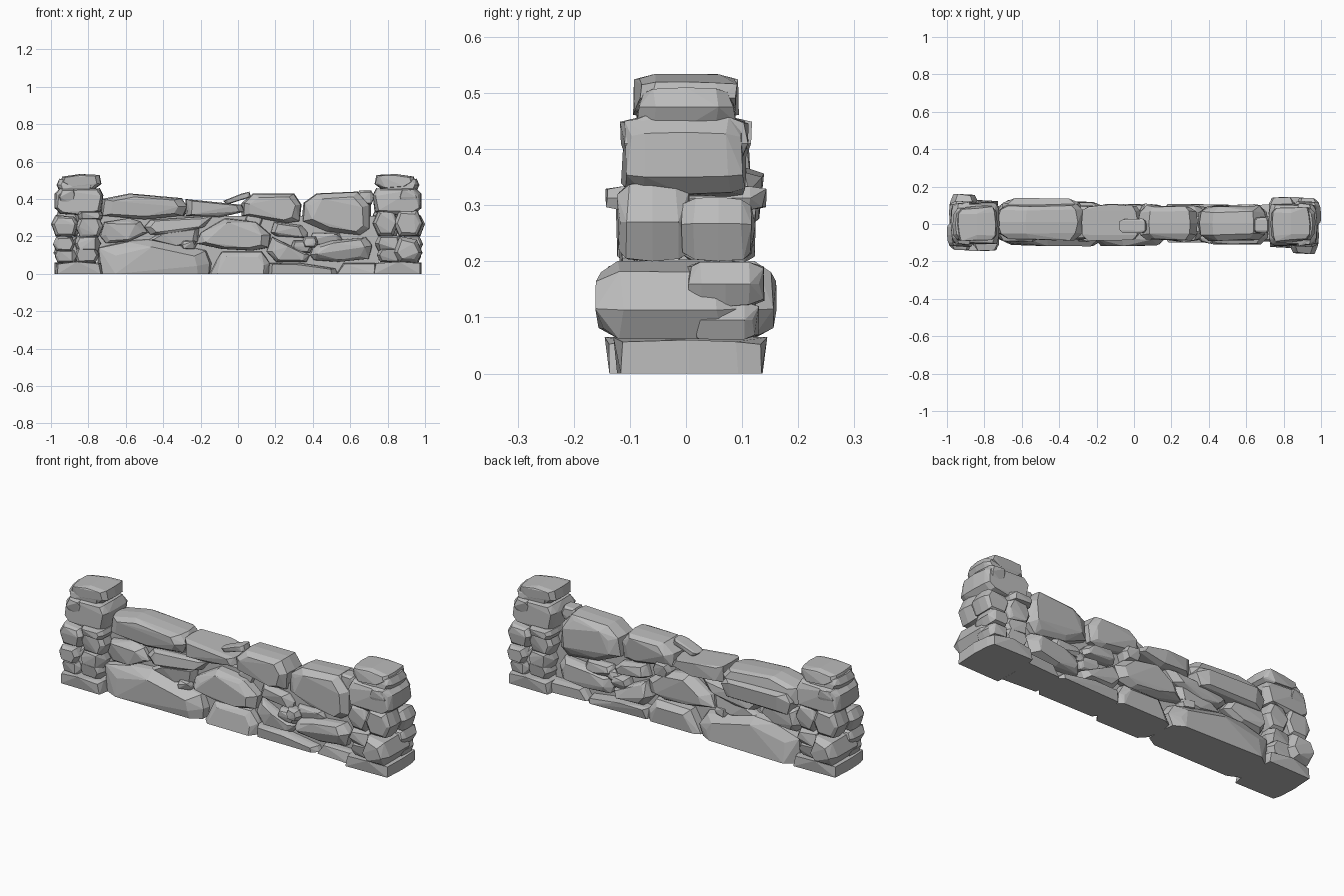
import bpy
import bmesh
import math
import random

default_cube = bpy.data.objects.get("Cube")
if default_cube:
    bpy.data.objects.remove(default_cube, do_unlink=True)

random.seed(7)

# One plain stone colour
grey = bpy.data.materials.new("stone_grey")
grey.use_nodes = True
tone = (0.5, 0.5, 0.5, 1)
grey.diffuse_color = tone
grey.node_tree.nodes["Principled BSDF"].inputs["Base Color"].default_value = tone

CM = 0.01


def finish(name, bm):
    """Turn a bmesh into a flat shaded grey object."""
    mesh = bpy.data.meshes.new(name)
    bm.to_mesh(mesh)
    bm.free()
    mesh.materials.append(grey)
    obj = bpy.data.objects.new(name, mesh)
    bpy.context.scene.collection.objects.link(obj)
    return obj


def stone(name, outline, front, back, face=0.76):
    """Chiselled boulder: front outline (x, z) swept from front to back
    with chamfered, slightly irregular ends. Units are hundredths."""
    grounded = min(z for x, z in outline) == 0
    cx = sum(x for x, z in outline) / len(outline)
    cz = 0 if grounded else sum(z for x, z in outline) / len(outline)
    depth = back - front
    bm = bmesh.new()
    # Depth fraction, outline scale and roughness of every ring
    rings = ((0, face, 0.1), (0.16, 0.97, 0.06), (0.5, 1, 0),
             (0.84, 0.97, 0.06), (1, face, 0.1))
    for t, scale, rough in rings:
        inward = 1 if t < 0.5 else -1
        for x, z in outline:
            y = front + depth * (t + inward * rough * random.random())
            s = scale * (1 + rough * random.uniform(-0.9, 0.3))
            bm.verts.new(((cx + (x - cx) * s) * CM, y * CM,
                          (cz + (z - cz) * s) * CM))
    bmesh.ops.convex_hull(bm, input=bm.verts[:])
    loose = [v for v in bm.verts if not v.link_faces]
    bmesh.ops.delete(bm, geom=loose, context='VERTS')
    bmesh.ops.dissolve_limit(bm, angle_limit=math.radians(6),
                             verts=bm.verts[:], edges=bm.edges[:])
    bmesh.ops.recalc_face_normals(bm, faces=bm.faces[:])
    return finish(name, bm)


def block(name, x0, x1, z0, z1, front, back, lean=0, face=0.76):
    """Stone with a six sided outline fitted to a box."""
    mid = (z0 + z1) / 2 + lean
    cut = min(x1 - x0, z1 - z0) * 0.22
    base = 0 if z0 == 0 else cut
    outline = [(x0 + base, z0), (x1 - base, z0), (x1, mid),
               (x1 - cut, z1 - max(lean, 0)), (x0 + cut, z1 + min(lean, 0)), (x0, mid)]
    return stone(name, outline, front, back, face)


# Hidden rubble that closes the joints
core = bmesh.new()
bmesh.ops.create_cube(core, size=1)
bmesh.ops.scale(core, vec=(1.5, 0.08, 0.3), verts=core.verts[:])
bmesh.ops.translate(core, vec=(0, 0, 0.16), verts=core.verts[:])
finish("rubble_core", core)

# Bottom course of the wall
stone("bottom_long_stone", [(-75, 0), (-75, 14), (-60, 18), (-47, 19.5),
                            (-16, 13), (-13, 6), (-15, 0)], -12, 13)
stone("bottom_middle_stone", [(-16, 0), (-9, 12), (13, 12.5), (17, 6), (17, 0)], -11, 12)
stone("bottom_low_stone", [(15, 0), (16, 6), (32, 6), (53, 3), (54, 0)], -10, 11, 0.88)
stone("bottom_end_stone", [(52, 0), (56, 6), (74, 6), (75, 0)], -10, 11, 0.88)

# Middle course
stone("middle_left_stone", [(-74, 20), (-72, 28), (-58, 30), (-52, 28),
                            (-48, 22), (-58, 17), (-71, 16)], -10, 11)
stone("middle_upper_wedge", [(-51, 25), (-47, 29), (-31, 29), (-13, 31),
                             (-17, 25), (-35, 20), (-47, 21)], -9, 10)
stone("middle_lower_wedge", [(-49, 18), (-42, 22), (-20, 25), (-21, 17), (-33, 14)], -8, 9)
stone("middle_great_stone", [(-23, 16), (-20, 22), (-7, 30), (10, 28),
                             (18, 21), (17, 14), (8, 12), (-9, 13)], -12, 11)
stone("middle_slanted_stone", [(15, 12), (18, 20), (27, 16), (39, 10),
                               (37, 6), (20, 6)], -10, 11)
stone("middle_right_stone", [(38, 10), (40, 15), (50, 18), (69, 20),
                             (72, 15), (70, 8), (54, 6), (40, 7)], -11, 11)
stone("middle_flat_stone", [(17, 22), (19, 28), (34, 26), (38, 22), (37, 19), (20, 20)], -9, 10)

# Small wedging stones
block("left_wedge_stone", -31, -22, 13, 18, -10, 10)
block("right_wedge_stone", 34, 43, 14, 20, -11, 9)
block("low_wedge_stone", 28, 40, 11, 18, -9, 10)
block("end_wedge_stone", 38, 56, 15, 22, -8, 9)
block("back_wedge_stone", 3, 14, 25, 33, -6, 11)

# Top course
stone("top_left_slab", [(-73, 31), (-73, 40), (-58, 43), (-30, 40.5),
                        (-27, 36), (-29, 31), (-50, 29)], -9, 11, 0.8)
block("top_left_back_stone", -71, -28, 26, 37, -3, 14, 1)
stone("top_middle_slab", [(-28, 31), (-28, 40), (-12, 39), (2, 37),
                          (4, 33), (-10, 30)], -9, 11, 0.8)
stone("top_middle_stone", [(2, 31), (2, 38), (8, 43), (30, 43), (34, 37),
                           (33, 28), (26, 27)], -9, 10)
stone("top_right_stone", [(34, 28), (35, 38), (42, 43), (64, 44), (71, 37),
                          (71, 24), (66, 20), (47, 22)], -9, 10)
stone("top_chip", [(-8, 39), (2, 43), (6, 44), (7, 41), (-6, 37)], -5, 3)
block("end_chip", 63, 73, 37, 44.5, -5, 4)

# End pillar on the right, one layer after another
pillar = [
    stone("base_stone", [(-98, 0), (-98, 6), (-86, 7), (-73, 6), (-72, 0)], -14.5, 13.5, 0.93),
    block("low_outer_stone", -99, -83, 6, 20.5, -11, 17, -2, 0.7),
    block("low_front_chip", -98, -86, 6, 13, -13, 0),
    block("low_front_upper_chip", -99, -87, 12, 20, -14, 0),
    block("low_inner_stone", -88, -74, 6, 14, -13.5, 13),
    block("low_inner_upper_stone", -88, -73, 12, 20.5, -13, 13),
    block("middle_outer_front_stone", -100, -85, 20, 31.5, -12.5, 1, 1),
    block("middle_outer_back_stone", -99, -83, 20, 34, -1, 13),
    block("middle_inner_front_stone", -87, -72, 19.5, 31, -12.5, 1),
    block("middle_inner_back_stone", -86, -72, 20, 34, -1, 12),
    block("jutting_chip", -86, -72, 29, 33.5, -14.5, 3),
    stone("upper_block", [(-98, 35), (-98, 43), (-95, 46), (-74, 46), (-72, 42),
                          (-73, 33), (-84, 31), (-95, 32)], -12, 12, 0.88),
    block("upper_side_chip", -97, -85, 36, 46, -11.5, 12),
    block("cap_lower_slab", -97, -76, 44, 51, -9, 9),
    stone("cap_stone", [(-95, 49), (-94, 52), (-84, 53.5), (-74, 53), (-73, 48),
                        (-77, 45), (-90, 46)], -9.5, 9.5, 0.82),
]

# Same pillar turned half way round for the other end
for part in pillar:
    twin = part.copy()
    twin.name = "left_pillar_" + part.name
    twin.rotation_euler.z = math.pi
    bpy.context.scene.collection.objects.link(twin)
    part.name = "right_pillar_" + part.name
